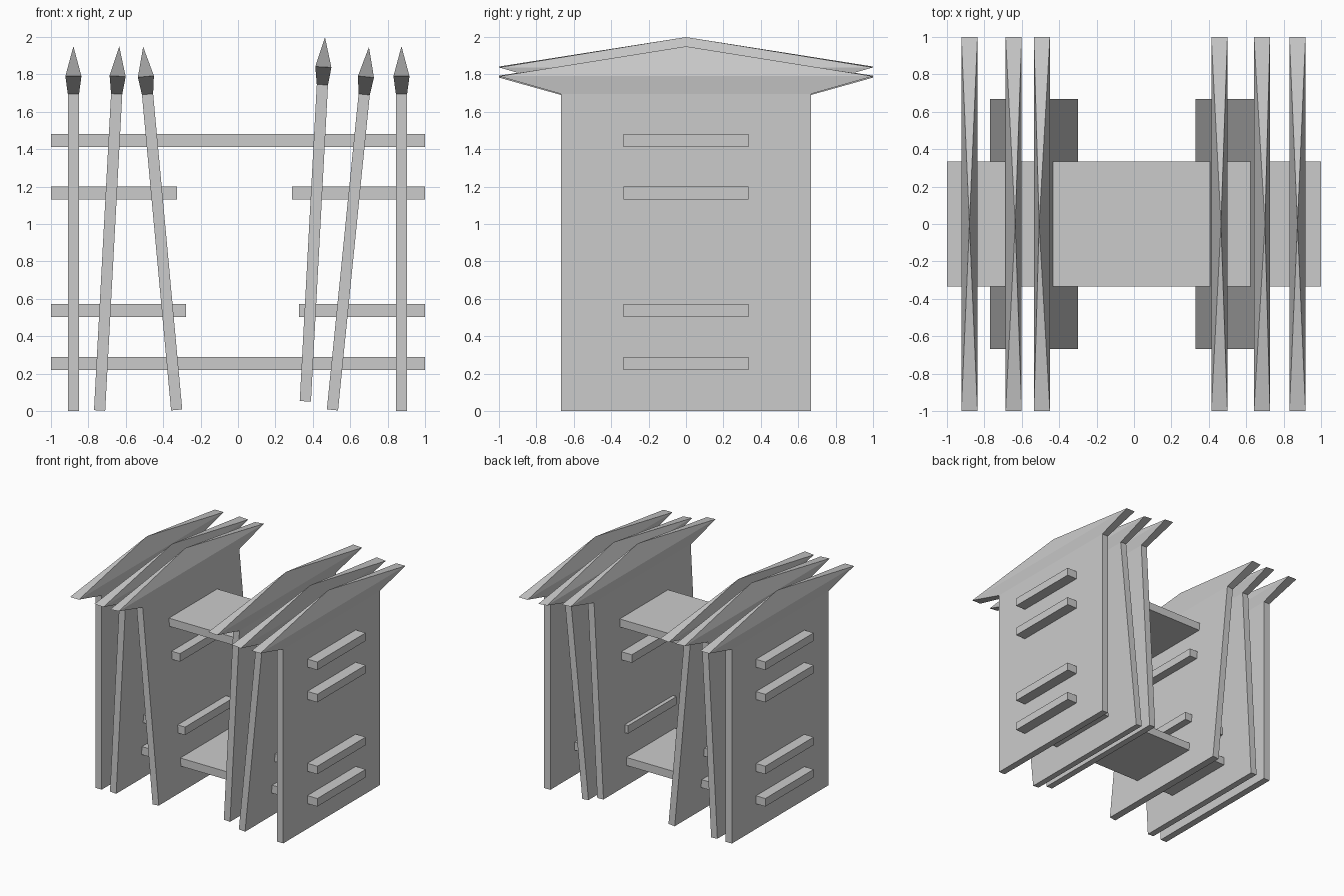
import bpy, bmesh, math
from mathutils import Matrix

if "Cube" in bpy.data.objects:
    bpy.data.objects.remove(bpy.data.objects["Cube"])


def add_object(name, bm, matrix):
    bmesh.ops.recalc_face_normals(bm, faces=bm.faces)
    mesh = bpy.data.meshes.new(name)
    bm.to_mesh(mesh)
    bm.free()
    ob = bpy.data.objects.new(name, mesh)
    ob.matrix_world = matrix
    bpy.context.collection.objects.link(ob)


def picket(name, base_x, base_z, tip_x, tip_z):
    """Flat shaft with a flared pyramid point, leaning from base to tip."""
    bm = bmesh.new()
    rings = []
    for z, hx, hy in ((0, .03, .667), (1.695, .03, .667), (1.79, .043, 1.0)):
        rings.append([bm.verts.new((sx * hx, sy * hy, z))
                      for sx, sy in ((-1, -1), (1, -1), (1, 1), (-1, 1))])
    bm.faces.new(rings[0])
    tip = bm.verts.new((0, 0, 1.95))
    for i in range(4):
        j = (i + 1) % 4
        for low, high in zip(rings, rings[1:]):
            bm.faces.new((low[i], low[j], high[j], high[i]))
        bm.faces.new((rings[-1][i], rings[-1][j], tip))
    lean = math.atan2(tip_x - base_x, tip_z - base_z)
    add_object(name, bm, Matrix.Translation((base_x, 0, base_z))
               @ Matrix.Rotation(lean, 4, 'Y'))


def rail(name, x0, x1, z):
    bm = bmesh.new()
    bmesh.ops.create_cube(bm, size=1)
    bmesh.ops.scale(bm, vec=(x1 - x0, .667, .07), verts=bm.verts)
    add_object(name, bm, Matrix.Translation(((x0 + x1) / 2, 0, z)))


# Pickets: base x, base z, tip x, tip z
for n, p in enumerate(((-.88, 0, -.88, 1.95),
                       (-.74, .003, -.635, 1.95),
                       (-.328, .006, -.507, 1.946),
                       (.36, .052, .465, 2.0),
                       (.505, .006, .70, 1.945),
                       (.874, 0, .874, 1.95)), 1):
    picket(f"picket_{n}", *p)

# Full-width rails
rail("top_rail", -1, 1, 1.447)
rail("bottom_rail", -1, 1, .255)

# Broken rails with a gap in the middle
rail("upper_broken_rail_left", -1, -.327, 1.165)
rail("upper_broken_rail_right", .29, 1, 1.165)
rail("lower_broken_rail_left", -1, -.278, .537)
rail("lower_broken_rail_right", .325, 1, .537)
